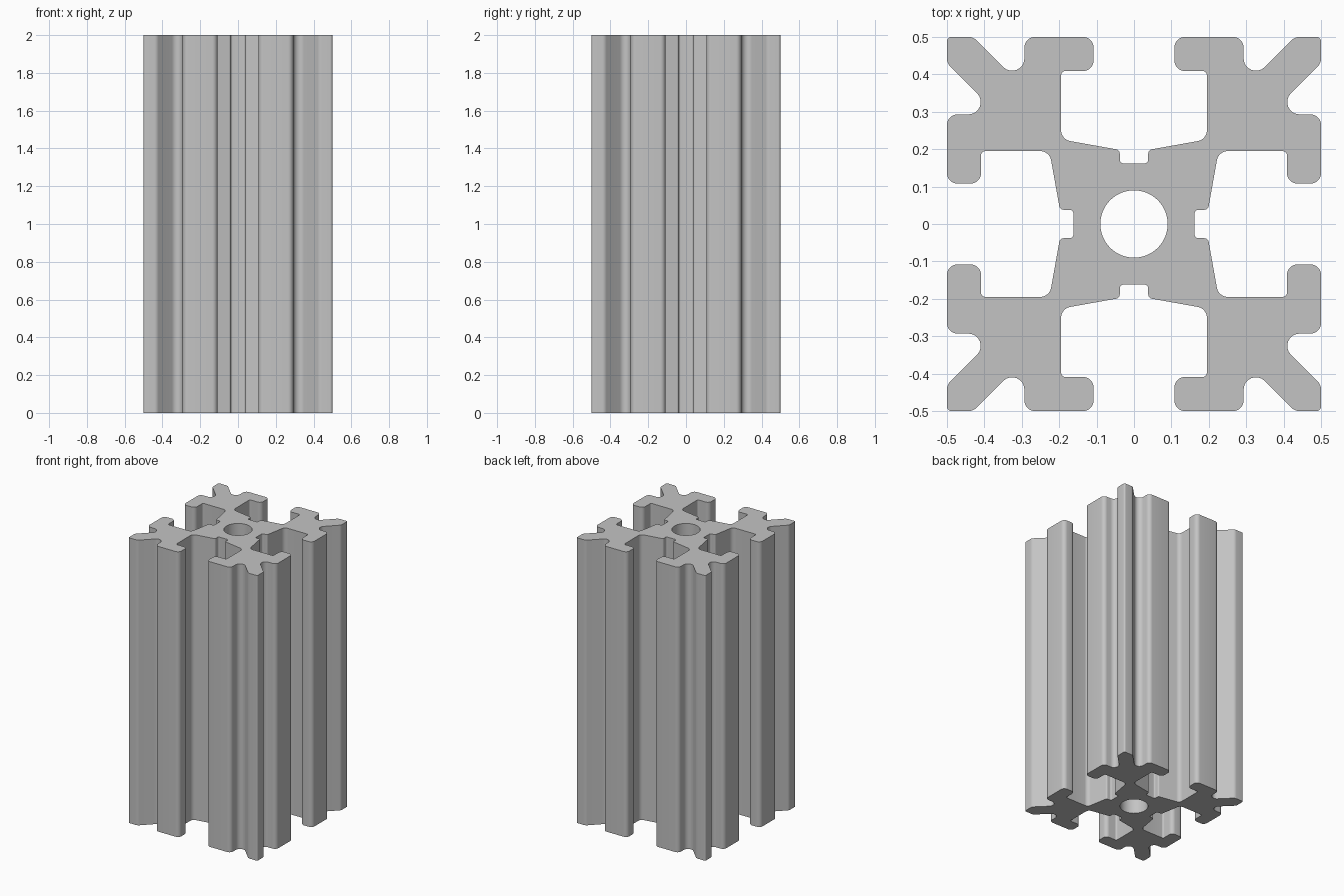
import bpy
import bmesh
from math import cos, sin, tan, pi
from mathutils import Vector

HEIGHT = 2.0
BORE_RADIUS = 0.09

cube = bpy.data.objects.get("Cube")
if cube:
    bpy.data.objects.remove(cube, do_unlink=True)

# One eighth of the section, from slot floor to outer corner: x, y, fillet radius
OCTANT = [
    (0.038, 0.162, 0.010),   # groove floor
    (0.038, 0.198, 0.012),   # groove lip
    (0.195, 0.226, 0.030),   # slot floor corner
    (0.195, 0.409, 0.012),   # under the slot lip
    (0.108, 0.409, 0.028),   # lip, inner edge
    (0.108, 0.500, 0.028),   # lip, outer edge
    (0.293, 0.500, 0.028),   # notch shoulder
    (0.293, 0.363, 0.033),   # notch root
    (0.430, 0.500, 0.030),   # corner fin
]
CORNER = (0.5, 0.5, 0.012)


def fillet(a, b, c, radius, steps=8):
    """Points of the arc that rounds corner b between a and c."""
    to_a, to_c = (a - b).normalized(), (c - b).normalized()
    half = to_a.angle(to_c) / 2
    reach = radius / tan(half)
    centre = b + (to_a + to_c).normalized() * (radius / sin(half))
    start, end = b + to_a * reach - centre, b + to_c * reach - centre
    sweep = pi - 2 * half
    return [centre + (start * sin(sweep * (1 - i / steps)) + end * sin(sweep * i / steps)) / sin(sweep)
            for i in range(steps + 1)]


def section_outline():
    """Mirror the octant on the diagonal, then turn the quarter four times."""
    quarter = OCTANT + [CORNER] + [(y, x, r) for x, y, r in reversed(OCTANT)]
    corners = []
    for turn in range(4):
        c, s = round(cos(turn * pi / 2)), round(sin(turn * pi / 2))
        corners += [(Vector((x * c + y * s, y * c - x * s)), r) for x, y, r in quarter]
    points = []
    for i, (p, r) in enumerate(corners):
        points += fillet(corners[i - 1][0], p, corners[(i + 1) % len(corners)][0], r)
    return points


def add_loop(bm, points):
    verts = [bm.verts.new((p.x, p.y, 0)) for p in points]
    return [bm.edges.new((verts[i - 1], v)) for i, v in enumerate(verts)]


# Section with centre bore, extruded to full height
bm = bmesh.new()
bore = [Vector((cos(i * pi / 32), sin(i * pi / 32))) * BORE_RADIUS for i in range(64)]
edges = add_loop(bm, section_outline()) + add_loop(bm, bore)
bmesh.ops.triangle_fill(bm, edges=edges, use_beauty=True, use_dissolve=False)
extruded = bmesh.ops.extrude_face_region(bm, geom=bm.faces[:], use_keep_orig=True)
top = [g for g in extruded["geom"] if isinstance(g, bmesh.types.BMVert)]
bmesh.ops.translate(bm, verts=top, vec=(0, 0, HEIGHT))
bmesh.ops.recalc_face_normals(bm, faces=bm.faces[:])

mesh = bpy.data.meshes.new("slotted_rail")
bm.to_mesh(mesh)
bm.free()
rail = bpy.data.objects.new("slotted_rail", mesh)
bpy.context.collection.objects.link(rail)

# Plain aluminium grey
grey = bpy.data.materials.new("aluminium_grey")
grey.use_nodes = True
colour = (0.55, 0.55, 0.55, 1)
grey.diffuse_color = colour
grey.node_tree.nodes["Principled BSDF"].inputs["Base Color"].default_value = colour
mesh.materials.append(grey)

# Smooth fillets, crisp ends
bpy.ops.object.select_all(action="DESELECT")
rail.select_set(True)
bpy.context.view_layer.objects.active = rail
bpy.ops.object.shade_smooth_by_angle(angle=pi / 6)
